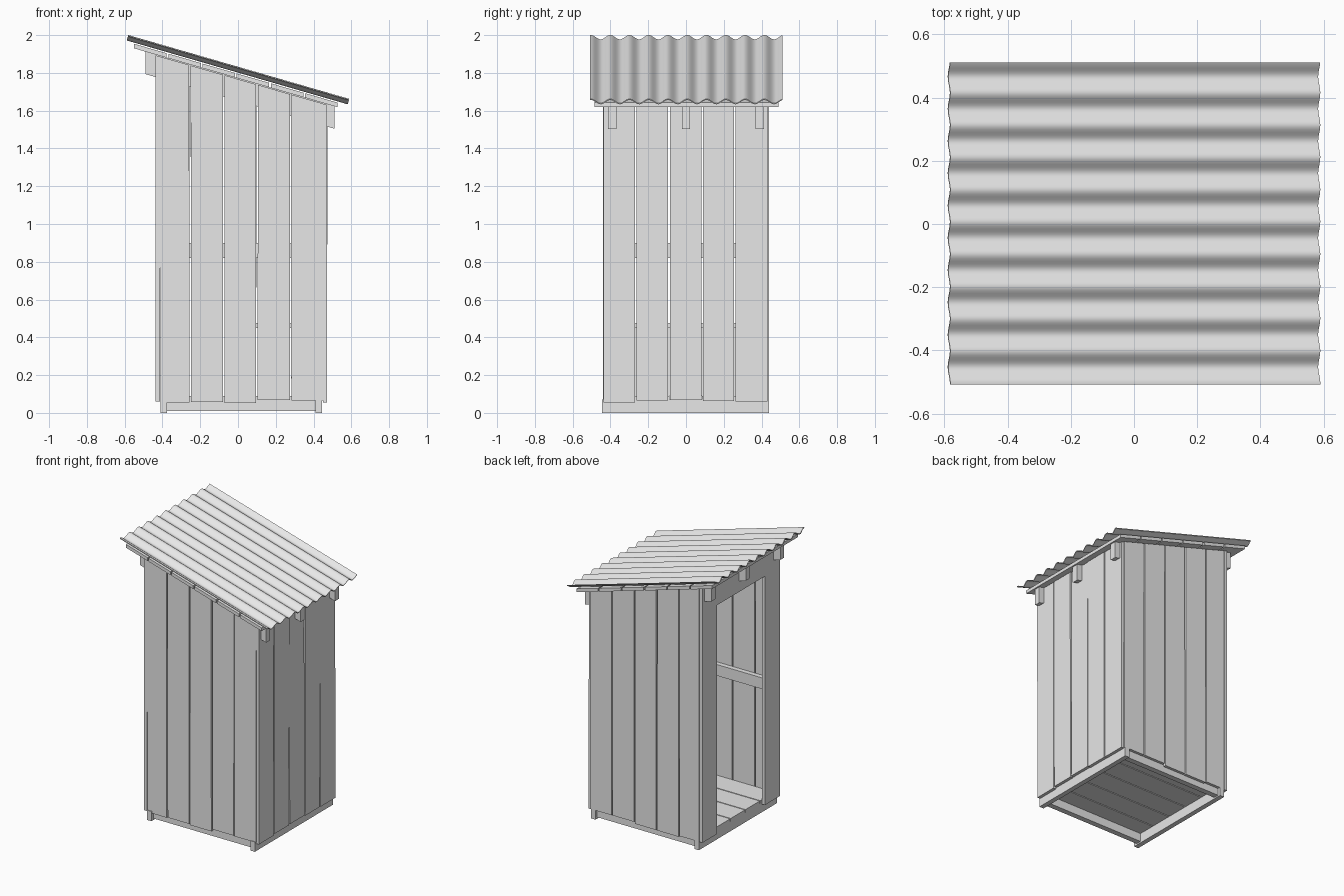
import bpy, bmesh, math, random

random.seed(4)
cube = bpy.data.objects.get("Cube")
if cube:
    bpy.data.objects.remove(cube, do_unlink=True)

wood = bpy.data.materials.new("plain grey")
wood.use_nodes = True
wood.diffuse_color = (0.8, 0.8, 0.8, 1)
wood.node_tree.nodes["Principled BSDF"].inputs["Base Color"].default_value = (0.8, 0.8, 0.8, 1)

SLOPE = 0.289


def roof(x):
    """Height of the middle of the roof sheet."""
    return 1.817 - SLOPE * x


def make(name, bm):
    bmesh.ops.recalc_face_normals(bm, faces=bm.faces)
    mesh = bpy.data.meshes.new(name)
    bm.to_mesh(mesh)
    bm.free()
    mesh.materials.append(wood)
    ob = bpy.data.objects.new(name, mesh)
    bpy.context.collection.objects.link(ob)
    return ob


def prism(name, profile, y0, y1):
    """Extrude a profile of (x, z) points from y0 to y1."""
    bm = bmesh.new()
    face = bm.faces.new([bm.verts.new((x, y0, z)) for x, z in profile])
    ext = bmesh.ops.extrude_face_region(bm, geom=[face])["geom"]
    verts = [v for v in ext if isinstance(v, bmesh.types.BMVert)]
    bmesh.ops.translate(bm, verts=verts, vec=(0, y1 - y0, 0))
    return make(name, bm)


def box(name, x0, x1, y0, y1, z0, z1):
    return prism(name, [(x0, z0), (x1, z0), (x1, z1), (x0, z1)], y0, y1)


def under_roof(name, x0, x1, y0, y1, z0, drop, lean=0):
    """Upright piece whose top is cut to the roof pitch."""
    a, b = x0 + lean, x1 + lean
    return prism(name, [(x0, z0), (x1, z0), (b, roof(b) - drop), (a, roof(a) - drop)], y0, y1)


def sloped(name, x0, x1, y0, y1, top, bottom):
    """Piece that runs along the roof pitch, below the sheet."""
    return prism(name, [(x0, roof(x0) - bottom), (x1, roof(x1) - bottom),
                        (x1, roof(x1) - top), (x0, roof(x0) - top)], y0, y1)


# Base frame
box("base_rail_door_side", -0.41, -0.375, -0.445, 0.44, 0, 0.07)
box("base_rail_low_side", 0.41, 0.445, -0.445, 0.44, 0, 0.07)
for side, y in (("front", -0.40), ("back", 0.40)):
    box(f"base_rail_{side}", -0.375, 0.41, y - 0.02, y + 0.02, 0.01, 0.07)

# Floor boards
for i in range(5):
    y = -0.415 + i * 0.167
    box(f"floor_board_{i}", -0.41, 0.445, y, y + 0.16, 0.07, 0.09)

# Front and back wall boards
edges = [-0.415, -0.253, -0.075, 0.10, 0.278, 0.455]
for side, y0, y1 in (("front", -0.44, -0.42), ("back", 0.42, 0.44)):
    for i, (a, b) in enumerate(zip(edges, edges[1:])):
        under_roof(f"{side}_wall_board_{i}", a + 0.004, b - 0.004, y0, y1,
                   random.uniform(0.05, 0.07), 0.05, random.uniform(-0.002, 0.002))
    # Horizontal rail behind the boards
    inner = math.copysign(0.385, y0)
    box(f"{side}_wall_rail", -0.41, 0.445, min(inner, inner * 1.09),
        max(inner, inner * 1.09), 0.82, 0.90)

# Low side wall boards and rail
edges = [-0.44, -0.265, -0.09, 0.085, 0.257, 0.435]
for i, (a, b) in enumerate(zip(edges, edges[1:])):
    under_roof(f"low_wall_board_{i}", 0.449, 0.471, a + 0.004, b - 0.004,
               random.uniform(0.05, 0.07), 0.05, random.uniform(-0.004, 0.004))
box("low_wall_rail", 0.41, 0.446, -0.385, 0.385, 0.82, 0.90)

# Doorway: a board at each side and a lintel
under_roof("doorway_board_back", -0.437, -0.414, 0.275, 0.438, 0.06, 0.05)
under_roof("doorway_board_front", -0.437, -0.414, -0.438, -0.27, 0.06, 0.05)
under_roof("doorway_lintel", -0.437, -0.414, -0.27, 0.275, 1.70, 0.05)

# Corner posts
for x in (-0.41, 0.41):
    for y in (-0.418, 0.383):
        under_roof("corner_post", x, x + 0.035, y, y + 0.035, 0.07, 0.06)

# Bench with a front panel
box("bench_seat", 0.05, 0.446, -0.418, 0.418, 0.45, 0.475)
box("bench_panel", 0.07, 0.09, -0.418, 0.418, 0.09, 0.45)

# Rafters
for i, y in enumerate((-0.39, 0, 0.39)):
    sloped(f"rafter_{i}", -0.49, 0.512, y - 0.022, y + 0.022, 0.045, 0.165)

# Roof boards
for i in range(6):
    x = -0.55 + i * 0.181
    sloped(f"roof_board_{i}", x, x + 0.172, -0.485, 0.49, 0.022, 0.046)

# Corrugated roof sheet, a wavy profile extruded along the pitch
count = 120
wave = []
for i in range(count + 1):
    y = -0.508 + 1.018 * i / count
    wave.append((y, 0.012 * math.cos(math.tau * (y - 0.415) / 0.102)))
outline = [(y, z + 0.003) for y, z in wave] + [(y, z - 0.003) for y, z in reversed(wave)]
half = 0.585 / math.cos(math.atan(SLOPE))
bm = bmesh.new()
ends = [[bm.verts.new((x, y, z)) for y, z in outline] for x in (-half, half)]
n = len(outline)
for i in range(n):
    j = (i + 1) % n
    bm.faces.new((ends[0][i], ends[0][j], ends[1][j], ends[1][i]))
for end in ends:
    for i in range(count):
        bm.faces.new((end[i], end[i + 1], end[n - 2 - i], end[n - 1 - i]))
sheet = make("roof_sheet", bm)
sheet.location.z = roof(0)
sheet.rotation_euler.y = math.atan(SLOPE)
bpy.ops.object.select_all(action="DESELECT")
sheet.select_set(True)
bpy.context.view_layer.objects.active = sheet
bpy.ops.object.shade_smooth_by_angle(angle=math.radians(40))
